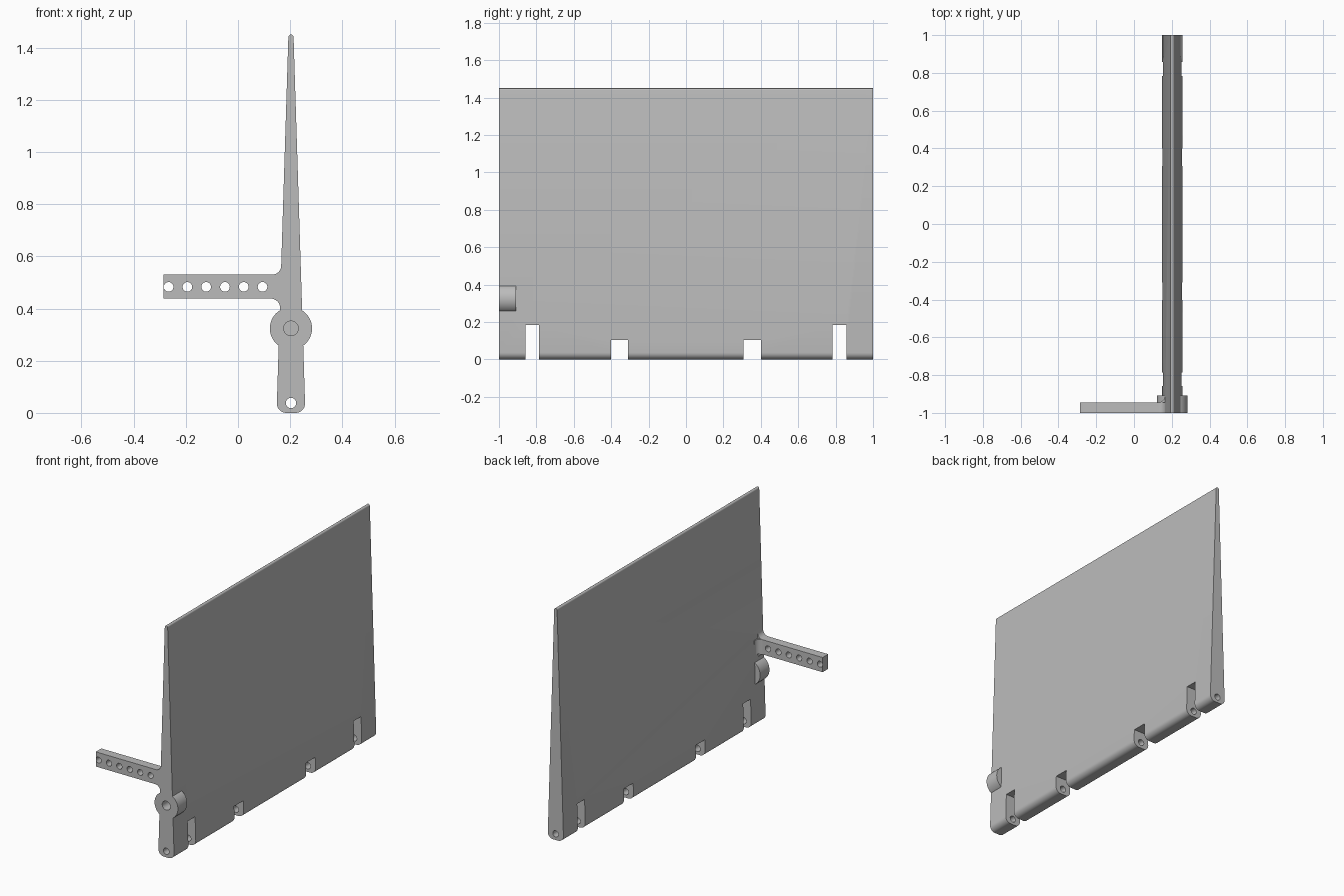
import bpy, bmesh
from math import sin, cos, pi, radians
from mathutils import Vector

if "Cube" in bpy.data.objects:
    bpy.data.objects.remove(bpy.data.objects["Cube"], do_unlink=True)

grey = bpy.data.materials.new("plain grey")
grey.use_nodes = True
grey.diffuse_color = (0.5, 0.5, 0.5, 1)
grey.node_tree.nodes["Principled BSDF"].inputs["Base Color"].default_value = (0.5, 0.5, 0.5, 1)

CX = 0.203                 # centre plane of the flap
FRONT, BACK = -1.0, 1.0
HEIGHT, FOOT, TIP = 1.45, 0.054, 0.01


def side(z):
    """Half thickness of the tapered flap at height z."""
    return FOOT + (TIP - FOOT) * z / HEIGHT


def arc(cx, cy, r, start, end, steps=8):
    angles = [radians(start + (end - start) * i / steps) for i in range(steps + 1)]
    return [(cx + r * cos(a), cy + r * sin(a)) for a in angles]


def prism(name, outline, low, high, axis="Y"):
    """Extrude an XZ outline along Y, or an XY outline along Z."""
    bm = bmesh.new()
    place = (lambda p: (p[0], low, p[1])) if axis == "Y" else (lambda p: (p[0], p[1], low))
    face = bm.faces.new([bm.verts.new(place(p)) for p in outline])
    new = bmesh.ops.extrude_face_region(bm, geom=[face])["geom"]
    shift = Vector((0, high - low, 0) if axis == "Y" else (0, 0, high - low))
    bmesh.ops.translate(bm, vec=shift, verts=[v for v in new if isinstance(v, bmesh.types.BMVert)])
    bmesh.ops.recalc_face_normals(bm, faces=bm.faces)
    mesh = bpy.data.meshes.new(name)
    bm.to_mesh(mesh)
    bm.free()
    mesh.materials.append(grey)
    obj = bpy.data.objects.new(name, mesh)
    bpy.context.collection.objects.link(obj)
    return obj


def cylinder(name, x, z, r, low, high, steps=32):
    return prism(name, arc(x, z, r, 0, 360, steps)[:-1], low, high)


def box(name, x0, x1, y0, y1, z0, z1):
    return prism(name, [(x0, z0), (x1, z0), (x1, z1), (x0, z1)], y0, y1)


def combine(target, tool, operation):
    mod = target.modifiers.new(operation, "BOOLEAN")
    mod.operation, mod.solver, mod.object = operation, "EXACT", tool
    bpy.context.view_layer.objects.active = target
    bpy.ops.object.modifier_apply(modifier=mod.name)
    bpy.data.objects.remove(tool, do_unlink=True)


# Tapered flap with rounded foot and tip
R = 0.036
right = arc(CX + FOOT - R, R, R, -90, 0) + arc(CX, HEIGHT - TIP, TIP, 0, 90, 4)
left = [(2 * CX - x, z) for x, z in reversed(right[:-1])]
flap = prism("flap_panel", right + left, FRONT, BACK)

# Round boss at the front end
combine(flap, cylinder("boss", CX, 0.324, 0.081, FRONT, -0.908, 48), "UNION")

# Control arm with filleted root
Z0, Z1, F = 0.438, 0.53, 0.035
ARM_BACK = -0.945
edge = CX - side(0.48)
top_x, low_x = CX - side(Z1 + F), CX - side(Z0 - F)
outline = [(-0.285, Z0)] + arc(low_x - F, Z0 - F, F, 90, 0)
outline += [(CX, Z0 - F), (CX, Z1 + F)] + arc(top_x - F, Z1 + F, F, 0, -90) + [(-0.285, Z1)]
combine(flap, prism("control_arm", outline, FRONT, ARM_BACK), "UNION")

# Fillet between the back of the arm and the side of the flap
G = 0.036
gusset = arc(edge - G, ARM_BACK + G, G, -90, 0)
gusset += [(CX, ARM_BACK + G), (CX, ARM_BACK - 0.02), (edge - G, ARM_BACK - 0.02)]
combine(flap, prism("arm_fillet", gusset, Z0, Z1, "Z"), "UNION")

# Linkage holes along the arm
for i in range(6):
    combine(flap, cylinder("arm_hole", -0.266 + i * 0.072, 0.483, 0.0185, -1.1, -0.93, 24), "DIFFERENCE")

# Blind socket in the boss and hinge bore through the foot
combine(flap, cylinder("socket", CX, 0.324, 0.028, -1.1, -0.93), "DIFFERENCE")
combine(flap, cylinder("hinge_bore", CX, 0.038, 0.02, -1.1, 1.1, 24), "DIFFERENCE")

# Hinge notches along the foot
for y0, y1, top in ((-0.858, -0.785, 0.185), (-0.402, -0.311, 0.105),
                    (0.307, 0.4, 0.105), (0.784, 0.857, 0.185)):
    combine(flap, box("notch", 0, 0.4, y0, y1, -0.1, top), "DIFFERENCE")

bpy.ops.object.select_all(action="DESELECT")
flap.select_set(True)
bpy.context.view_layer.objects.active = flap
bpy.ops.object.shade_smooth_by_angle(angle=radians(30))
